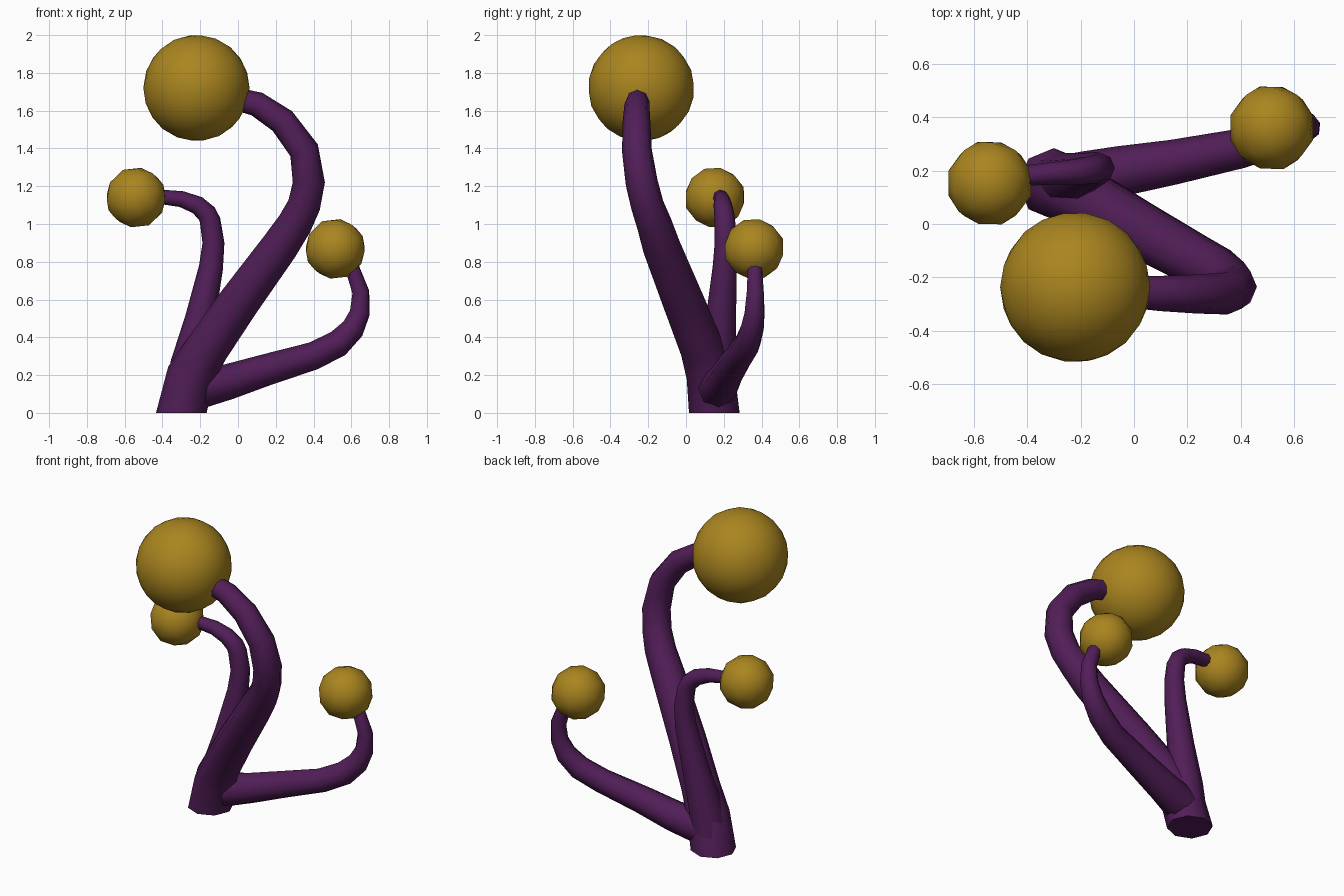
import bpy, bmesh, math
from mathutils import Vector, Matrix

cube = bpy.data.objects.get("Cube")
if cube:
    bpy.data.objects.remove(cube, do_unlink=True)


def material(name, color):
    m = bpy.data.materials.new(name)
    m.use_nodes = True
    m.diffuse_color = color
    m.node_tree.nodes["Principled BSDF"].inputs["Base Color"].default_value = color
    return m


PURPLE = material("stem purple", (0.083, 0.013, 0.097, 1))
GOLD = material("bulb gold", (0.40, 0.235, 0.014, 1))
SIDES = 8


def finish(name, bm, mat):
    bmesh.ops.recalc_face_normals(bm, faces=bm.faces)
    mesh = bpy.data.meshes.new(name)
    bm.to_mesh(mesh)
    bm.free()
    mesh.materials.append(mat)
    obj = bpy.data.objects.new(name, mesh)
    bpy.context.collection.objects.link(obj)
    bpy.ops.object.select_all(action='DESELECT')
    obj.select_set(True)
    bpy.context.view_layer.objects.active = obj
    bpy.ops.object.shade_smooth_by_angle(angle=math.radians(60))


def stem(name, path, upright=False):
    """Tapered tube through (x, y, z, radius) points, capped at both ends."""
    bm = bmesh.new()
    pts = [Vector(p[:3]) for p in path]
    rings, side = [], Vector((1, 0, 0))
    for i, p in enumerate(pts):
        a, b = pts[max(i - 1, 0)], pts[min(i + 1, len(pts) - 1)]
        t = (b - a).normalized()
        if i == 0 and upright:
            t = Vector((0, 0, 1))
        # Carry the side direction along the path to avoid twisting
        if abs(side.dot(t)) > 0.95:
            side = Vector((0, 0, 1))
        side = (side - t * side.dot(t)).normalized()
        up = t.cross(side)
        ring = []
        for k in range(SIDES):
            ang = math.tau * k / SIDES
            ring.append(bm.verts.new(p + path[i][3] * (side * math.cos(ang) + up * math.sin(ang))))
        rings.append(ring)
    for r, s in zip(rings, rings[1:]):
        for k in range(SIDES):
            n = (k + 1) % SIDES
            bm.faces.new((r[k], r[n], s[n], s[k]))
    bm.faces.new(rings[0])
    bm.faces.new(rings[-1])
    finish(name, bm, PURPLE)


def bulb(name, center, radius, detail):
    bm = bmesh.new()
    bmesh.ops.create_icosphere(bm, subdivisions=detail, radius=radius,
                               matrix=Matrix.Rotation(math.radians(20), 4, 'X'))
    bmesh.ops.translate(bm, verts=bm.verts, vec=center)
    finish(name, bm, GOLD)


# Thick central stem, rooted flat on the ground
stem("main_stem", [
    (-0.30, 0.15, 0, 0.134), (-0.25, 0.13, 0.2, 0.128), (-0.165, 0.085, 0.34, 0.116),
    (0.0, -0.01, 0.58, 0.11), (0.22, -0.13, 0.88, 0.1), (0.3, -0.168, 1.0, 0.093),
    (0.35, -0.205, 1.1, 0.087), (0.375, -0.235, 1.22, 0.085), (0.35, -0.26, 1.39, 0.079),
    (0.235, -0.262, 1.545, 0.073), (0.1, -0.26, 1.635, 0.066), (0.0, -0.255, 1.66, 0.06)],
    upright=True)

# Short stem curling to the right
stem("right_stem", [
    (-0.28, 0.16, 0.06, 0.11), (-0.257, 0.165, 0.26, 0.1), (-0.2, 0.185, 0.5, 0.08),
    (-0.143, 0.205, 0.77, 0.064), (-0.13, 0.21, 0.9, 0.058), (-0.148, 0.205, 1.02, 0.055),
    (-0.165, 0.202, 1.055, 0.053), (-0.215, 0.195, 1.1, 0.049), (-0.3, 0.19, 1.132, 0.043),
    (-0.42, 0.18, 1.145, 0.038)])

# Low stem sweeping out to the left
stem("left_stem", [
    (-0.28, 0.15, 0.115, 0.105), (-0.17, 0.17, 0.137, 0.104), (-0.05, 0.198, 0.165, 0.094),
    (0.15, 0.232, 0.228, 0.084), (0.4, 0.283, 0.302, 0.074), (0.53, 0.325, 0.367, 0.072),
    (0.608, 0.35, 0.445, 0.064), (0.645, 0.363, 0.53, 0.055), (0.65, 0.367, 0.64, 0.047),
    (0.607, 0.365, 0.76, 0.04), (0.57, 0.362, 0.81, 0.036)])

# Round bulbs on the stem tips
bulb("main_bulb", (-0.22, -0.237, 1.72), 0.281, 3)
bulb("right_bulb", (-0.54, 0.153, 1.14), 0.162, 2)
bulb("left_bulb", (0.515, 0.36, 0.868), 0.162, 2)
